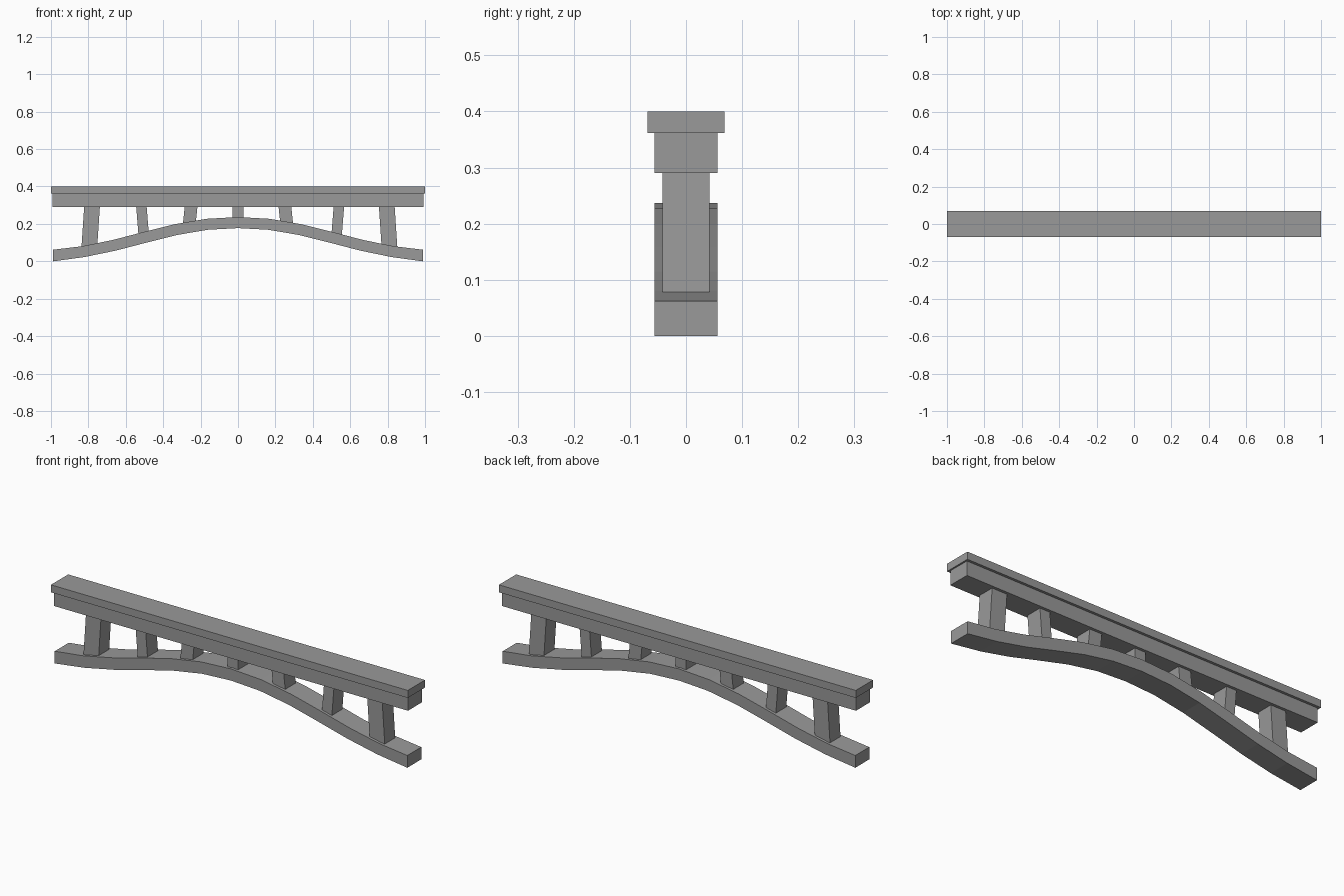
import bpy
import bmesh
from mathutils import Vector

if "Cube" in bpy.data.objects:
    bpy.data.objects.remove(bpy.data.objects["Cube"])

grey = bpy.data.materials.new("dark_grey")
grey.diffuse_color = (0.32, 0.32, 0.32, 1)
grey.use_nodes = True
grey.node_tree.nodes["Principled BSDF"].inputs["Base Color"].default_value = grey.diffuse_color


def prism(name, outline, half_depth):
    """Extrude a front-view strip outline (lower points, then upper points reversed) through y."""
    n = len(outline)
    verts = [(x, y, z) for y in (-half_depth, half_depth) for x, z in outline]
    faces = [(i, (i + 1) % n, n + (i + 1) % n, n + i) for i in range(n)]
    for i in range(n // 2 - 1):
        quad = (i, i + 1, n - 2 - i, n - 1 - i)
        faces += [quad[::-1], tuple(n + k for k in quad)]
    mesh = bpy.data.meshes.new(name)
    mesh.from_pydata(verts, [], faces)
    bm = bmesh.new()
    bm.from_mesh(mesh)
    bmesh.ops.recalc_face_normals(bm, faces=bm.faces)
    bm.to_mesh(mesh)
    bm.free()
    mesh.materials.append(grey)
    obj = bpy.data.objects.new(name, mesh)
    bpy.context.collection.objects.link(obj)
    return obj


def bar(name, h, half_depth, z0, z1):
    return prism(name, [(-h, z0), (h, z0), (h, z1), (-h, z1)], half_depth)


# Top cap and the beam below it
bar("top_cap", 1.0, 0.069, 0.362, 0.4)
bar("upper_beam", 0.992, 0.056, 0.29, 0.362)

# Bowed lower beam, a constant-thickness strip along a faceted curve
half = [(0.165, 0.198), (0.33, 0.170), (0.495, 0.129),
        (0.66, 0.086), (0.825, 0.052), (0.988, 0.031)]
path = [Vector((-x, z)) for x, z in reversed(half)]
path += [Vector((0, 0.207))] + [Vector(p) for p in half]
lower, upper = [], []
last = len(path) - 1
for i, p in enumerate(path):
    t = (path[min(i + 1, last)] - path[max(i - 1, 0)]).normalized()
    normal = Vector((-t.y, t.x)) * 0.0295
    if i in (0, last):
        normal = Vector((0, 0.031))
    lower.append(tuple(p - normal))
    upper.append(tuple(p + normal))
prism("curved_lower_beam", lower + upper[::-1], 0.056)

# Posts: top centre x, bottom centre x, bottom z, half width
posts = [("outer_left_post", -0.780, -0.795, 0.074, 0.042),
         ("middle_left_post", -0.517, -0.504, 0.138, 0.028),
         ("inner_left_post", -0.250, -0.260, 0.205, 0.034),
         ("centre_post", 0.0, 0.0, 0.22, 0.03),
         ("inner_right_post", 0.250, 0.260, 0.205, 0.034),
         ("middle_right_post", 0.540, 0.527, 0.138, 0.028),
         ("outer_right_post", 0.795, 0.810, 0.074, 0.042)]
for name, top, bottom, z, w in posts:
    prism(name, [(bottom - w, z), (bottom + w, z), (top + w, 0.3), (top - w, 0.3)], 0.042)
